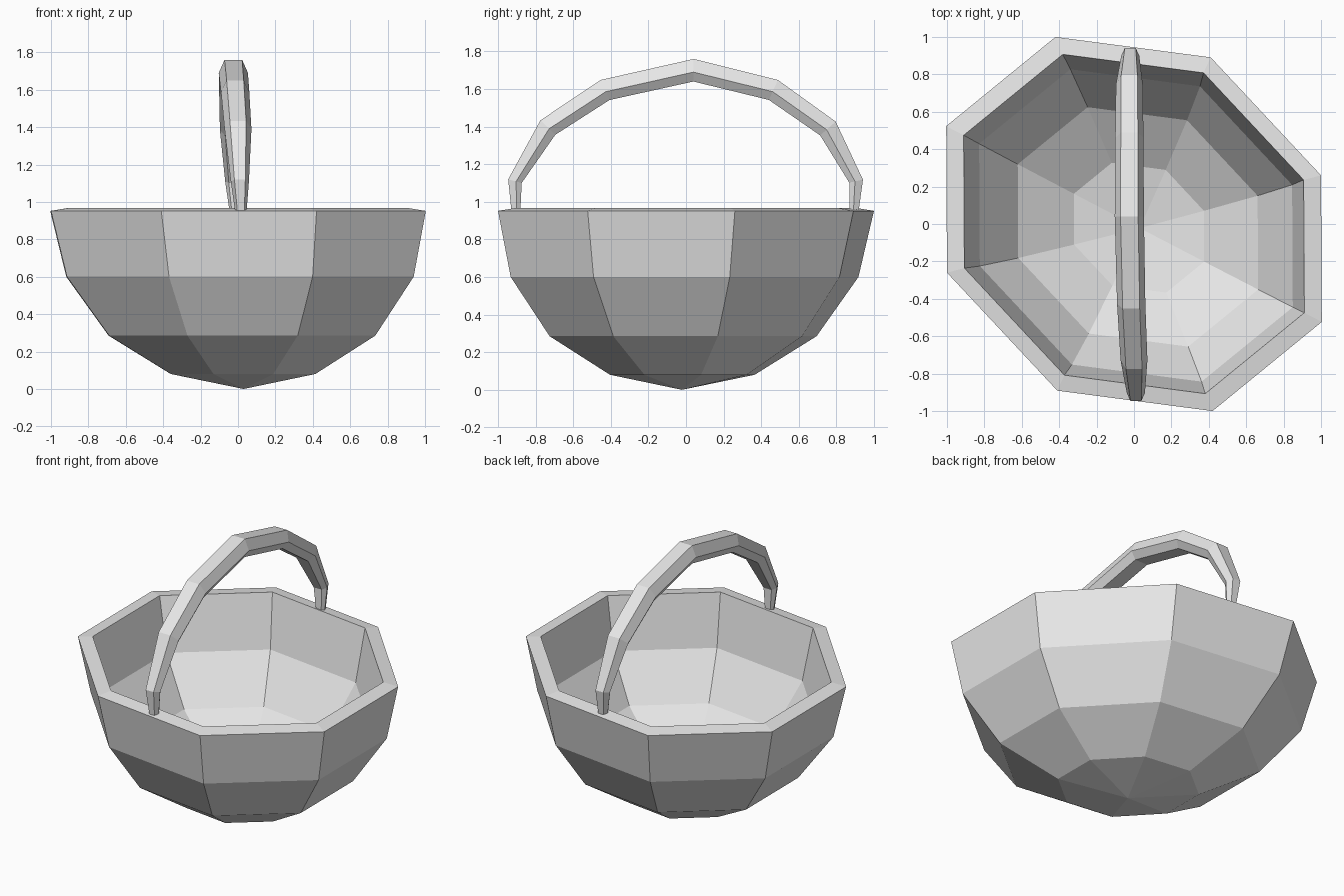
import bpy, bmesh, math
from mathutils import Vector

cube = bpy.data.objects.get("Cube")
if cube:
    bpy.data.objects.remove(cube)

SIDES = 8
AXIS_A = Vector((1.0, 0.26, 0))      # skewed octagon axes
AXIS_B = Vector((-0.42, 1.0, 0))
LEAN = Vector((0.03, -0.022, 0))     # drift of the base from the rim

grey = bpy.data.materials.new("plain grey")
grey.use_nodes = True
colour = (0.8, 0.8, 0.8, 1)
grey.diffuse_color = colour
grey.node_tree.nodes["Principled BSDF"].inputs["Base Color"].default_value = colour


def finish(name, bm):
    bmesh.ops.recalc_face_normals(bm, faces=bm.faces)
    mesh = bpy.data.meshes.new(name)
    bm.to_mesh(mesh)
    bm.free()
    mesh.materials.append(grey)
    obj = bpy.data.objects.new(name, mesh)
    bpy.context.collection.objects.link(obj)
    return obj


def bridge(bm, first, second):
    count = len(first)
    for i in range(count):
        j = (i + 1) % count
        bm.faces.new((first[i], first[j], second[j], second[i]))


def fan(bm, ring, tip):
    for i in range(len(ring)):
        bm.faces.new((ring[i], ring[(i + 1) % len(ring)], tip))


# Bowl: one thick shell from outer base, over the rim, to inner base
def bowl_ring(bm, radius, height, drift):
    ring = []
    for i in range(SIDES):
        a = math.tau * i / SIDES
        p = (AXIS_A * math.cos(a) + AXIS_B * math.sin(a)) * radius + LEAN * drift
        ring.append(bm.verts.new((p.x, p.y, height)))
    return ring


profile = [(0.385, 0.08, 0.9), (0.71, 0.285, 0.7), (0.925, 0.6, 0.35),
           (1.0, 0.952, 0), (0.907, 0.967, 0), (0.835, 0.625, 0.35),
           (0.64, 0.345, 0.7), (0.347, 0.16, 0.9)]
bm = bmesh.new()
rings = [bowl_ring(bm, *row) for row in profile]
for lower, upper in zip(rings, rings[1:]):
    bridge(bm, lower, upper)
for ring, height in ((rings[0], 0), (rings[-1], 0.09)):
    fan(bm, ring, bm.verts.new((LEAN.x, LEAN.y, height)))
finish("bowl", bm)

# Handle: six-sided bar swept along an arch, tapering to its feet
# each station: centre x, y, z and scale
stations = [(0.015, -0.905, 0.955, 0.4), (0.01, -0.91, 1.11, 0.62),
            (0, -0.735, 1.395, 0.92), (-0.015, -0.43, 1.595, 0.97),
            (-0.025, 0.04, 1.70, 1), (-0.025, 0.465, 1.595, 0.97),
            (-0.025, 0.755, 1.39, 0.92), (-0.02, 0.905, 1.11, 0.62),
            (-0.015, 0.895, 0.955, 0.4)]
section = [(-0.047, 0.06), (0.047, 0.06), (0.078, -0.01),
           (0.047, -0.06), (-0.047, -0.06), (-0.078, -0.01)]
bm = bmesh.new()
centres = [Vector(s[:3]) for s in stations]
loops = []
for i, (x, y, z, size) in enumerate(stations):
    if i == 0:
        along = Vector((0, 0, 1))
    elif i == len(stations) - 1:
        along = Vector((0, 0, -1))
    else:
        along = ((centres[i] - centres[i - 1]).normalized()
                 + (centres[i + 1] - centres[i]).normalized())
    out = Vector((0, -along.z, along.y)).normalized()
    loops.append([bm.verts.new(centres[i] + Vector((u * size, 0, 0)) + out * v * size)
                  for u, v in section])
for first, second in zip(loops, loops[1:]):
    bridge(bm, first, second)
bm.faces.new(loops[0])
bm.faces.new(loops[-1])
finish("handle", bm)
